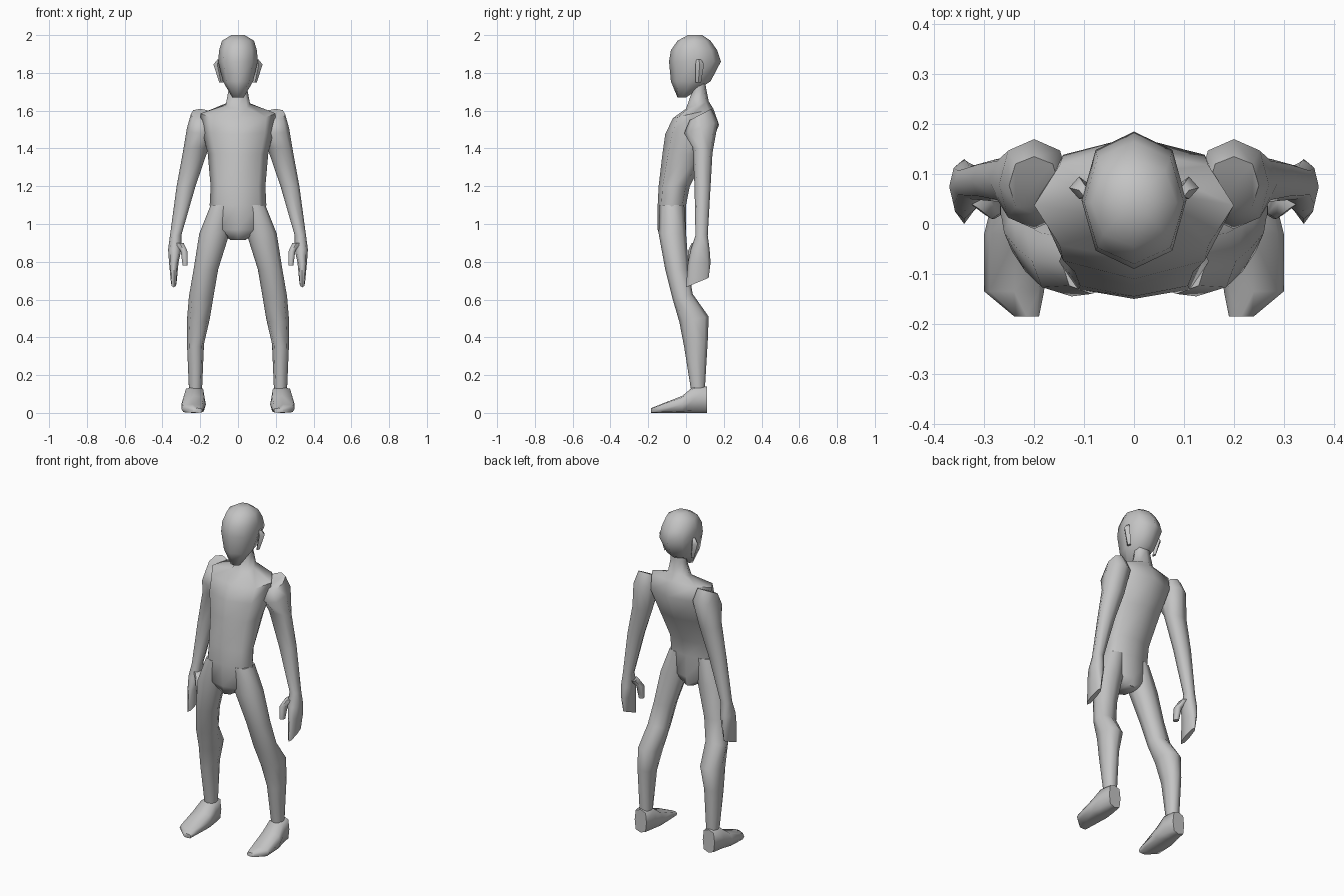
import bpy, bmesh, math
from mathutils import Vector

old = bpy.data.objects.get("Cube")
if old:
    bpy.data.objects.remove(old, do_unlink=True)

shade = .55
grey = bpy.data.materials.new("plain grey")
grey.use_nodes = True
grey.diffuse_color = (shade, shade, shade, 1)
grey.node_tree.nodes["Principled BSDF"].inputs["Base Color"].default_value = grey.diffuse_color


def ring(z, width, front, back, x=0, rise=0):
    """Cross-section of the given half width; its back edge sits higher by rise."""
    centre = Vector((x, (front + back) / 2, z))
    side = Vector((width, 0, 0))
    forward = Vector((0, (front - back) / 2, -rise / 2))
    return centre, side, forward


def upright(y, height, width, x):
    """Vertical cross-section standing on the ground."""
    return ring(z=height / 2, width=width, front=y, back=y, x=x, rise=-height)


def soften(value, power):
    """Push a circle coordinate outwards for a fuller outline."""
    return 0 if abs(value) < .001 else math.copysign(abs(value) ** power, value)


def loft(name, rings, mirror=False, sides=8, power=.85, angle=65):
    """Skin the rings, cap both ends and smooth the result."""
    bm = bmesh.new()
    loops = []
    for centre, side, forward in rings:
        loop = []
        for i in range(sides):
            turn = math.tau * i / sides
            across = soften(math.sin(turn), power)
            along = soften(math.cos(turn), power)
            loop.append(bm.verts.new(centre + side * across + forward * along))
        loops.append(loop)
    for lower, upper in zip(loops, loops[1:]):
        for i in range(sides):
            bm.faces.new((lower[i - 1], lower[i], upper[i], upper[i - 1]))
    bm.faces.new(loops[0])
    bm.faces.new(loops[-1])
    bmesh.ops.recalc_face_normals(bm, faces=bm.faces)
    mesh = bpy.data.meshes.new(name)
    bm.to_mesh(mesh)
    bm.free()
    mesh.materials.append(grey)
    part = bpy.data.objects.new(name, mesh)
    bpy.context.collection.objects.link(part)
    bpy.ops.object.select_all(action='DESELECT')
    part.select_set(True)
    bpy.context.view_layer.objects.active = part
    bpy.ops.object.shade_smooth_by_angle(angle=math.radians(angle))
    if mirror:
        part.modifiers.new("Mirror", 'MIRROR')


# Torso with neck, leaning back towards the shoulders
loft("torso", [
    ring(z=.915, width=.04, front=-.13, back=-.01),
    ring(z=.97, width=.12, front=-.15, back=0),
    ring(z=1.1, width=.15, front=-.15, back=0),
    ring(z=1.2, width=.145, front=-.145, back=.02),
    ring(z=1.37, width=.16, front=-.125, back=.11),
    ring(z=1.5, width=.19, front=-.11, back=.175, rise=.05),
    ring(z=1.585, width=.2, front=-.07, back=.145, rise=.05),
    ring(z=1.63, width=.065, front=0, back=.12, rise=.04),
    ring(z=1.71, width=.05, front=.03, back=.105, rise=.03),
    ring(z=1.8, width=.05, front=.03, back=.1),
])

# Head, from chin to crown
loft("head", [
    ring(z=1.67, width=.03, front=-.045, back=0),
    ring(z=1.755, width=.08, front=-.08, back=.13),
    ring(z=1.86, width=.105, front=-.09, back=.185),
    ring(z=1.92, width=.1, front=-.08, back=.165),
    ring(z=1.97, width=.085, front=-.045, back=.13),
    ring(z=2, width=.035, front=.01, back=.085),
], power=.9, angle=80)

# Ears
loft("ears", [
    ring(z=1.75, x=.09, width=.01, front=.05, back=.08),
    ring(z=1.845, x=.11, width=.02, front=.05, back=.095),
    ring(z=1.87, x=.1, width=.01, front=.055, back=.08),
], mirror=True, sides=4, power=1)

# Arms down to the closed fingers
loft("arms", [
    ring(z=1.58, x=.2, width=.05, front=.02, back=.135, rise=.06),
    ring(z=1.51, x=.2, width=.07, front=-.01, back=.17, rise=.06),
    ring(z=1.39, x=.225, width=.065, front=.035, back=.14, rise=-.03),
    ring(z=1.2, x=.275, width=.05, front=.045, back=.13),
    ring(z=.94, x=.33, width=.03, front=.05, back=.115),
    ring(z=.865, x=.335, width=.035, front=.025, back=.125),
    ring(z=.795, x=.34, width=.025, front=.01, back=.13),
    ring(z=.69, x=.34, width=.015, front=0, back=.12, rise=.05),
], mirror=True)

# Thumbs
loft("thumbs", [
    ring(z=.9, x=.31, width=.025, front=.03, back=.095),
    ring(z=.855, x=.285, width=.02, front=.01, back=.06),
    ring(z=.78, x=.28, width=.015, front=.01, back=.045),
], mirror=True, sides=6)

# Legs, with bent knees
loft("legs", [
    ring(z=1.1, x=.085, width=.06, front=-.14, back=-.01),
    ring(z=.95, x=.125, width=.08, front=-.145, back=0),
    ring(z=.76, x=.17, width=.065, front=-.11, back=.015),
    ring(z=.615, x=.195, width=.065, front=-.07, back=.035, rise=.03),
    ring(z=.495, x=.21, width=.06, front=-.035, back=.12, rise=.03),
    ring(z=.365, x=.225, width=.045, front=-.01, back=.115, rise=.03),
    ring(z=.13, x=.225, width=.035, front=.025, back=.1),
], mirror=True)

# Feet, from heel to toe
loft("feet", [
    upright(y=.11, height=.14, width=.04, x=.23),
    upright(y=.04, height=.14, width=.055, x=.23),
    upright(y=-.02, height=.09, width=.065, x=.235),
    upright(y=-.135, height=.045, width=.06, x=.24),
    upright(y=-.185, height=.025, width=.025, x=.215),
], mirror=True, power=.55)
